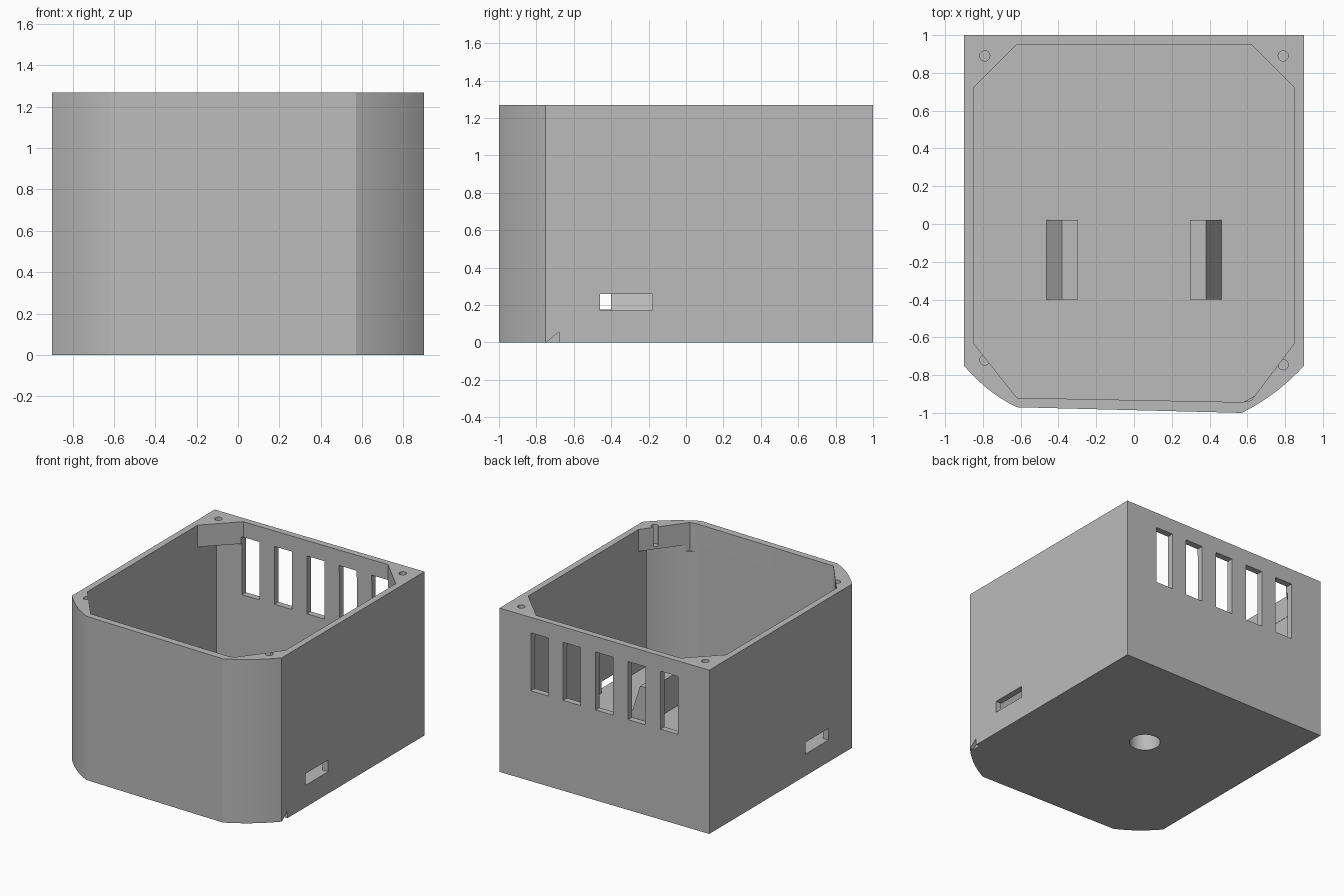
import bpy
import bmesh
import math
from mathutils import Vector

cube = bpy.data.objects.get("Cube")
if cube:
    bpy.data.objects.remove(cube, do_unlink=True)

grey = bpy.data.materials.new("plain_grey")
grey.use_nodes = True
grey.diffuse_color = (0.5, 0.5, 0.5, 1)
grey.node_tree.nodes["Principled BSDF"].inputs["Base Color"].default_value = (0.5, 0.5, 0.5, 1)

HEIGHT = 1.27
FLOOR = 0.17
SHELF = 1.10


def prism(name, points, lo, hi, axis="z"):
    """Extrude a 2D outline along an axis from lo to hi."""
    place = {"x": lambda p, t: (t, p[0], p[1]),
             "y": lambda p, t: (p[0], t, p[1]),
             "z": lambda p, t: (p[0], p[1], t)}[axis]
    bm = bmesh.new()
    face = bm.faces.new([bm.verts.new(place(p, lo)) for p in points])
    move = Vector(place((0, 0), hi - lo))
    extruded = bmesh.ops.extrude_face_region(bm, geom=[face])["geom"]
    bmesh.ops.translate(bm, vec=move, verts=[v for v in extruded if isinstance(v, bmesh.types.BMVert)])
    if face.is_valid and len(bm.faces) < len(points) + 2:
        bm.faces.new([v for v in face.verts])
    bmesh.ops.recalc_face_normals(bm, faces=bm.faces)
    mesh = bpy.data.meshes.new(name)
    bm.to_mesh(mesh)
    bm.free()
    mesh.materials.append(grey)
    obj = bpy.data.objects.new(name, mesh)
    bpy.context.collection.objects.link(obj)
    return obj


def rect(a, b, c, d):
    return [(a, c), (b, c), (b, d), (a, d)]


def circle(x, y, r, n=32):
    return [(x + r * math.cos(i * math.tau / n), y + r * math.sin(i * math.tau / n)) for i in range(n)]


def arc(a, b, c, n=10):
    """Quadratic curve from a to c, pulled towards b."""
    a, b, c = Vector(a), Vector(b), Vector(c)
    return [tuple(a * (1 - t) ** 2 + b * 2 * t * (1 - t) + c * t * t) for t in (i / n for i in range(n + 1))]


def cut(target, cutter):
    mod = target.modifiers.new("cut", "BOOLEAN")
    mod.operation = "DIFFERENCE"
    mod.solver = "EXACT"
    mod.object = cutter
    bpy.context.view_layer.objects.active = target
    bpy.ops.object.modifier_apply(modifier=mod.name)
    bpy.data.objects.remove(cutter, do_unlink=True)


# Outer shell with two rounded front corners
outline = [(0.9, 1), (-0.9, 1)]
outline += arc((-0.9, -0.75), (-0.77, -0.9), (-0.62, -0.97))
outline += arc((0.57, -1), (0.76, -0.905), (0.9, -0.75))
shell = prism("enclosure_shell", outline, 0, HEIGHT)

# Main cavity, then the narrower opening that leaves the corner shelves
cavity = [(0.852, 0.952), (-0.852, 0.952)]
cavity += arc((-0.852, -0.73), (-0.74, -0.86), (-0.61, -0.924))
cavity += arc((0.57, -0.947), (0.73, -0.87), (0.852, -0.73))
cut(shell, prism("cavity_cutter", cavity, FLOOR, SHELF))
opening = [(0.85, 0.72), (0.62, 0.95), (-0.62, 0.95), (-0.85, 0.72),
           (-0.85, -0.63), (-0.62, -0.92), (0.57, -0.943), (0.62, -0.935), (0.85, -0.63)]
cut(shell, prism("opening_cutter", opening, SHELF - 0.05, HEIGHT + 0.1))

# Screw holes in the corner shelves
for x, y in ((-0.79, 0.89), (0.79, 0.89), (-0.79, -0.72), (0.79, -0.745)):
    cut(shell, prism("screw_cutter", circle(x, y, 0.027, 20), SHELF + 0.02, HEIGHT + 0.1))

# Row of ventilation windows in the back
for i in range(-2, 3):
    x = i * 0.278
    cut(shell, prism("window_cutter", rect(x - 0.075, x + 0.075, 0.7, 1.15), 0.9, 1.1, "y"))

# Strap slot in each side wall
for side in (-1, 1):
    cut(shell, prism("slot_cutter", rect(-0.46, -0.18, FLOOR, 0.26), side * 0.8, side * 1.0, "x"))

# Mounting hole in the underside and the small notch at the front corner
cut(shell, prism("mount_cutter", circle(0, 0.12, 0.11), -0.1, 0.15))
cut(shell, prism("notch_cutter", [(-0.76, -0.01), (-0.68, -0.01), (-0.68, 0.055)], 0.87, 1.0, "x"))

bpy.ops.object.select_all(action="DESELECT")
shell.select_set(True)
bpy.context.view_layer.objects.active = shell
bpy.ops.object.shade_smooth_by_angle(angle=math.radians(15))

# Floor pad and the two sloped cradle clips beside it
prism("floor_pad", rect(-0.3, 0.29, -0.63, 0.32), FLOOR - 0.01, FLOOR + 0.006)
for side, name in ((1, "left_clip"), (-1, "right_clip")):
    profile = [(0.297, FLOOR - 0.01), (0.467, FLOOR - 0.01), (0.38, 0.43), (0.297, 0.43)]
    prism(name, [(side * x, z) for x, z in profile], -0.4, 0.02, "y")
